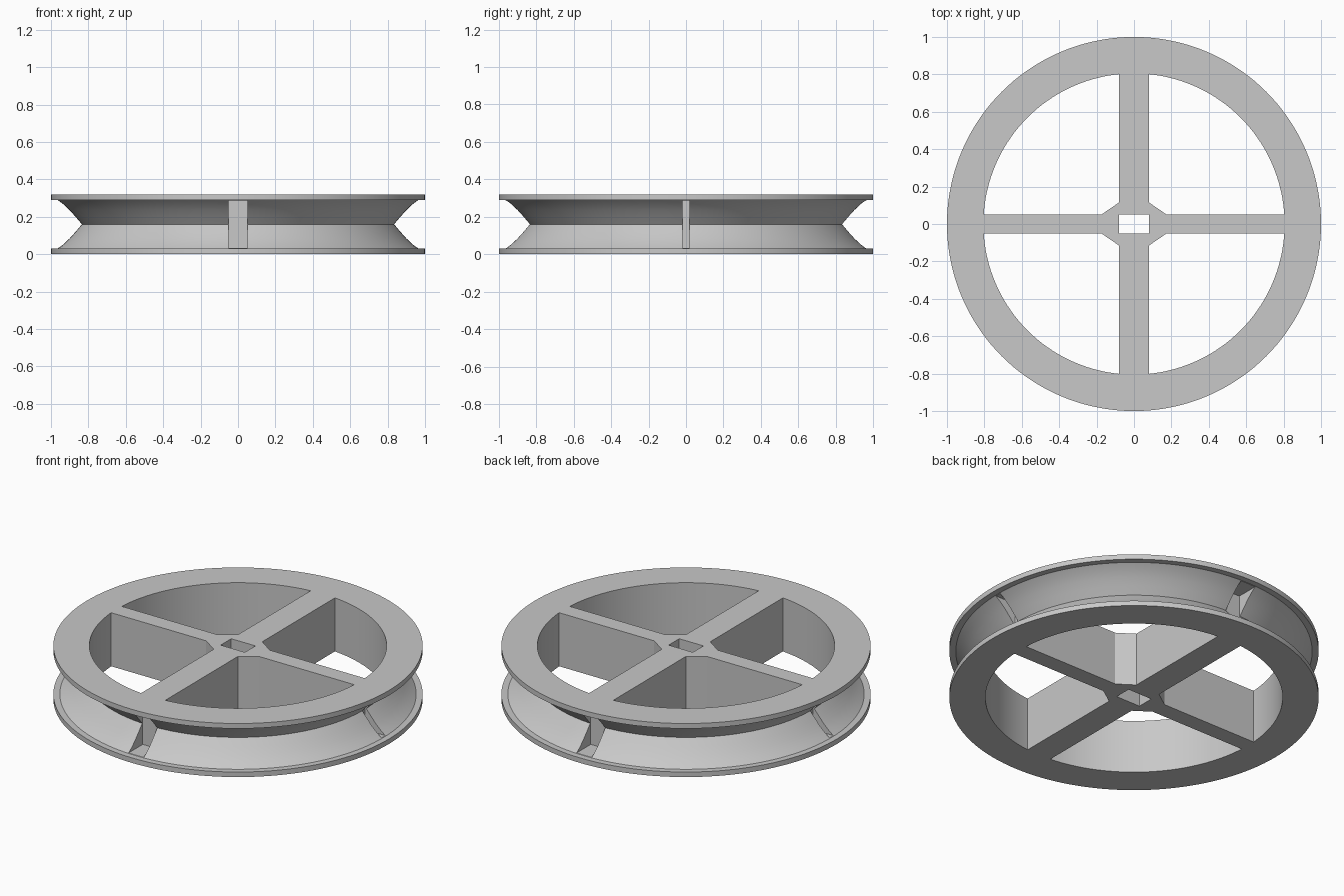
import bpy, bmesh, math

cube = bpy.data.objects.get("Cube")
if cube:
    bpy.data.objects.remove(cube, do_unlink=True)

HEIGHT = 0.32
SEGMENTS = 144

grey = bpy.data.materials.new("light grey")
grey.use_nodes = True
colour = (0.58, 0.58, 0.58, 1)
grey.diffuse_color = colour
next(n for n in grey.node_tree.nodes
     if n.type == 'BSDF_PRINCIPLED').inputs["Base Color"].default_value = colour


def finish(name, bm):
    bmesh.ops.recalc_face_normals(bm, faces=bm.faces)
    mesh = bpy.data.meshes.new(name)
    bm.to_mesh(mesh)
    bm.free()
    mesh.materials.append(grey)
    obj = bpy.data.objects.new(name, mesh)
    bpy.context.collection.objects.link(obj)
    return obj


def lathe(name, profile):
    """Revolve a closed (radius, height) profile about z."""
    bm = bmesh.new()
    rings = []
    for i in range(SEGMENTS):
        a = math.tau * i / SEGMENTS
        rings.append([bm.verts.new((r * math.cos(a), r * math.sin(a), z))
                      for r, z in profile])
    n = len(profile)
    for i in range(SEGMENTS):
        here, there = rings[i], rings[(i + 1) % SEGMENTS]
        for j in range(n):
            k = (j + 1) % n
            bm.faces.new((here[j], there[j], there[k], here[k]))
    return finish(name, bm)


def prism(name, outline, z0, z1):
    bm = bmesh.new()
    face = bm.faces.new([bm.verts.new((x, y, z0)) for x, y in outline])
    moved = bmesh.ops.extrude_face_region(bm, geom=[face])["geom"]
    bmesh.ops.translate(bm, vec=(0, 0, z1 - z0),
                        verts=[v for v in moved if isinstance(v, bmesh.types.BMVert)])
    return finish(name, bm)


def box(name, x0, x1, y0, y1, z0, z1):
    return prism(name, [(x0, y0), (x1, y0), (x1, y1), (x0, y1)], z0, z1)


def combine(target, tool, operation):
    mod = target.modifiers.new(tool.name, 'BOOLEAN')
    mod.operation = operation
    mod.solver = 'EXACT'
    mod.object = tool
    bpy.context.view_layer.objects.active = target
    bpy.ops.object.modifier_apply(modifier=mod.name)
    bpy.data.objects.remove(tool, do_unlink=True)


# Rim with a V groove between two thin flanges
half = [(0.805, 0), (1, 0), (1, 0.03), (0.965, 0.03),
        (0.935, 0.052), (0.9, 0.085), (0.868, 0.121)]
profile = half + [(0.835, HEIGHT / 2)] + [(r, HEIGHT - z) for r, z in reversed(half)]
wheel = lathe("pulley_wheel", profile)

# Four spokes meeting in a chamfered hub
quarter = [(0.812, 0.05), (0.175, 0.05), (0.08, 0.115), (0.08, 0.812)]
outline = (quarter + [(-x, y) for x, y in reversed(quarter)]
           + [(-x, -y) for x, y in quarter]
           + [(x, -y) for x, y in reversed(quarter)])
combine(wheel, prism("spokes", outline, 0, HEIGHT), 'UNION')

# Rectangular axle hole
combine(wheel, box("axle_hole", -0.08, 0.08, -0.05, 0.05, -0.1, HEIGHT + 0.1), 'DIFFERENCE')

# Notches in the groove at the end of each spoke
low, high = 0.032, HEIGHT - 0.032
for s in (-1, 1):
    near, far = sorted((s * 0.828, s * 1.1))
    combine(wheel, box("wide_notch", -0.05, 0.05, near, far, low, high), 'DIFFERENCE')
    combine(wheel, box("narrow_notch", near, far, -0.018, 0.018, low, high), 'DIFFERENCE')

# Smooth round walls, crisp edges
bpy.ops.object.select_all(action='DESELECT')
wheel.select_set(True)
bpy.context.view_layer.objects.active = wheel
bpy.ops.object.shade_smooth_by_angle(angle=math.radians(25))
